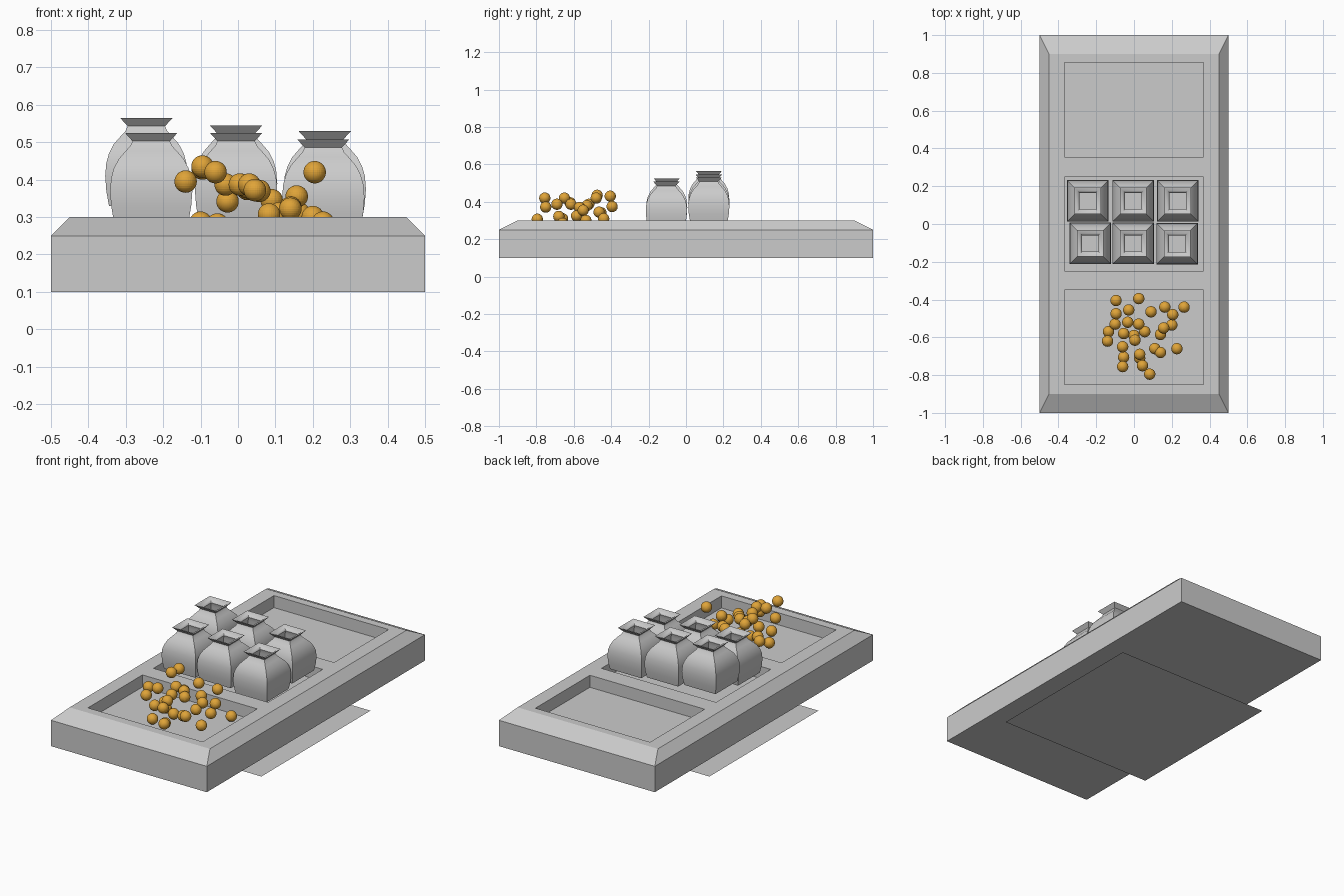
import bpy, bmesh, math

if "Cube" in bpy.data.objects:
    bpy.data.objects.remove(bpy.data.objects["Cube"])


def material(name, rgb):
    m = bpy.data.materials.new(name)
    m.diffuse_color = (*rgb, 1)
    m.use_nodes = True
    m.node_tree.nodes["Principled BSDF"].inputs["Base Color"].default_value = m.diffuse_color
    return m


STONE = material("light_grey", (0.6, 0.6, 0.6))
ORANGE = material("amber_orange", (0.74, 0.37, 0.04))


def make_object(name, bm, mat, smooth=None):
    bmesh.ops.recalc_face_normals(bm, faces=bm.faces)
    me = bpy.data.meshes.new(name)
    bm.to_mesh(me)
    bm.free()
    me.materials.append(mat)
    ob = bpy.data.objects.new(name, me)
    bpy.context.collection.objects.link(ob)
    if smooth:
        bpy.context.view_layer.objects.active = ob
        ob.select_set(True)
        bpy.ops.object.shade_smooth_by_angle(angle=math.radians(smooth))
        ob.select_set(False)
    return ob


def square_loft(rings):
    """Stack of rectangles (half x, half y, z), capped at both ends."""
    bm = bmesh.new()
    loops = [[bm.verts.new((sx * hx, sy * hy, z))
              for sx, sy in ((-1, -1), (1, -1), (1, 1), (-1, 1))]
             for hx, hy, z in rings]
    for a, b in zip(loops, loops[1:]):
        for i in range(4):
            j = (i + 1) % 4
            bm.faces.new((a[i], a[j], b[j], b[i]))
    bm.faces.new(loops[0][::-1])
    bm.faces.new(loops[-1])
    return bm


# Ground sheet below the tray
bm = bmesh.new()
bmesh.ops.create_grid(bm, x_segments=1, y_segments=1, size=0.5)
make_object("ground_sheet", bm, STONE)

# Tray with sloped shoulders and three rectangular pockets
tray = make_object("tray", square_loft([(0.5, 1, 0.1), (0.5, 1, 0.25), (0.45, 0.9, 0.3)]), STONE)
for y in (-0.6, 0, 0.605):
    cutter = make_object("pocket_cutter", square_loft([(0.368, 0.25, 0.23), (0.368, 0.25, 0.4)]), STONE)
    cutter.location.y = y
    cutter.hide_render = True
    cutter.hide_set(True)
    mod = tray.modifiers.new("pocket", 'BOOLEAN')
    mod.operation = 'DIFFERENCE'
    mod.solver = 'EXACT'
    mod.object = cutter

# Square jars: rounded body, narrow neck, flared rim, open inside
JAR = [(0.1, 0), (0.107, 0.04), (0.11, 0.08), (0.107, 0.115), (0.1, 0.14),
       (0.087, 0.165), (0.068, 0.187), (0.056, 0.2), (0.05, 0.213), (0.07, 0.235),
       (0.054, 0.23), (0.043, 0.213), (0.05, 0.19), (0.05, 0.1)]
for x, y, top in ((-0.245, 0.122, 0.565), (-0.005, 0.122, 0.545), (0.232, 0.122, 0.53),
                  (-0.232, -0.103, 0.525), (-0.005, -0.103, 0.525), (0.228, -0.105, 0.508)):
    jar = make_object("jar", square_loft([(r, r, z) for r, z in JAR]), STONE, 40)
    jar.location = (x, y, top - 0.235)

# Loose heap of small balls over the front pocket
BALLS = [(-.095, -.405, .43), (.025, -.395, .375), (-.095, -.475, .435), (-.028, -.455, .342),
         (.09, -.465, .345), (.163, -.44, .31), (.265, -.44, .265), (.205, -.48, .42),
         (-.1, -.53, .285), (-.033, -.52, .387), (.025, -.53, .38), (-.135, -.57, .27),
         (-.055, -.58, .28), (.057, -.57, .37), (.157, -.55, .355), (.2, -.535, .3),
         (.14, -.585, .325), (-.14, -.62, .395), (.005, -.615, .387), (-.06, -.65, .42),
         (.11, -.66, .31), (.227, -.66, .285), (.14, -.68, .322), (-.055, -.705, .265),
         (.03, -.69, .387), (-.06, -.755, .42), (.045, -.75, .372), (.083, -.795, .307),
         (.03, -.71, .265), (0, -.59, .265)]
for p in BALLS:
    bm = bmesh.new()
    bmesh.ops.create_uvsphere(bm, u_segments=32, v_segments=16, radius=0.03)
    make_object("ball", bm, ORANGE).location = p
